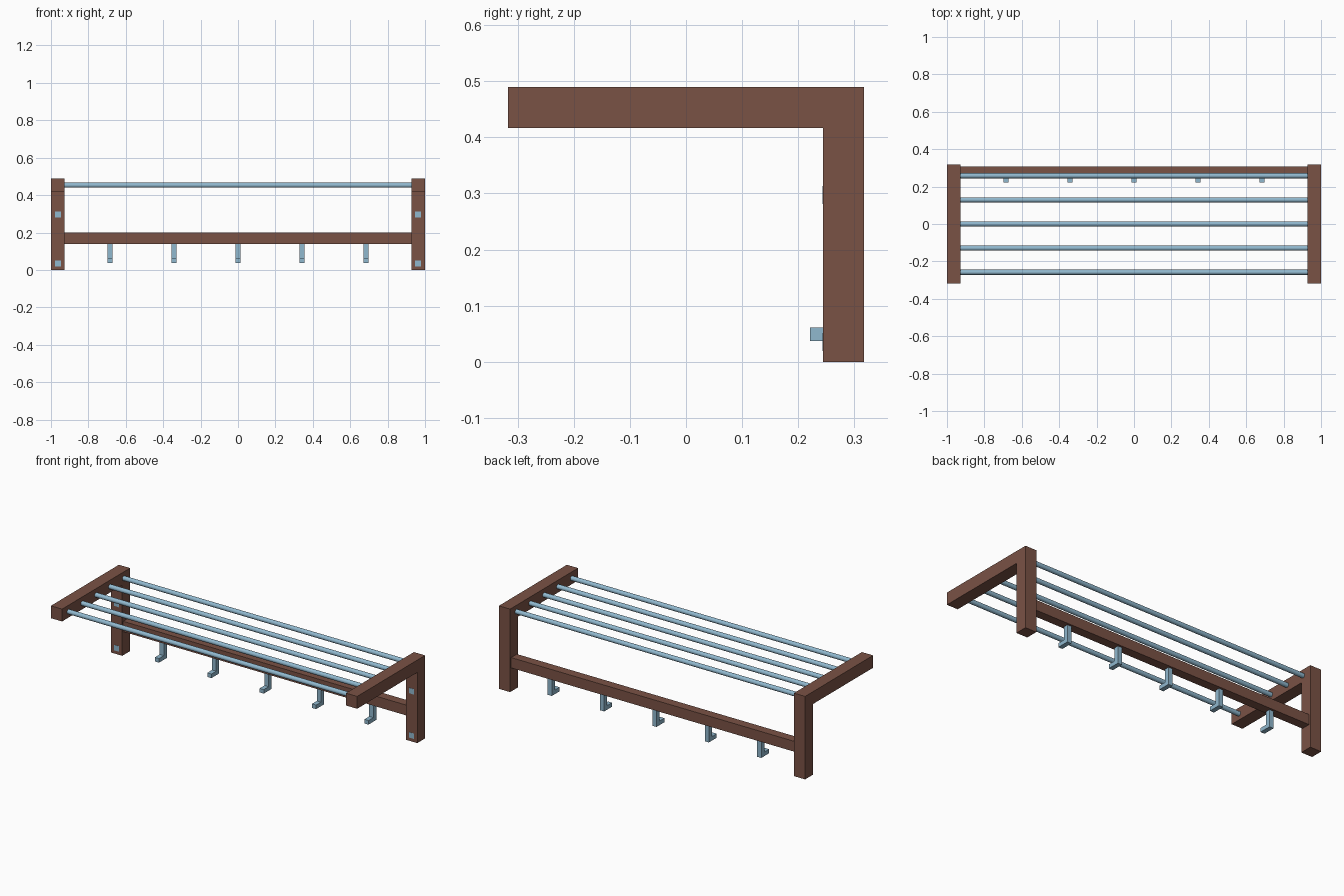
import bpy, bmesh, math

if "Cube" in bpy.data.objects:
    bpy.data.objects.remove(bpy.data.objects["Cube"])


def material(name, color):
    m = bpy.data.materials.new(name)
    m.diffuse_color = (*color, 1)
    m.use_nodes = True
    m.node_tree.nodes["Principled BSDF"].inputs["Base Color"].default_value = m.diffuse_color
    return m


WOOD = material("brown wood", (0.195, 0.085, 0.06))
METAL = material("pale blue metal", (0.28, 0.48, 0.62))


def finish(name, bm, mat):
    bmesh.ops.recalc_face_normals(bm, faces=bm.faces[:])
    me = bpy.data.meshes.new(name)
    bm.to_mesh(me)
    bm.free()
    me.materials.append(mat)
    ob = bpy.data.objects.new(name, me)
    bpy.context.collection.objects.link(ob)
    return ob


def box(name, lo, hi, mat):
    bm = bmesh.new()
    bmesh.ops.create_cube(bm, size=1)
    for v in bm.verts:
        v.co = [(a + b) / 2 + c * (b - a) for a, b, c in zip(lo, hi, v.co)]
    return finish(name, bm, mat)


def extrude_x(name, profile, x0, x1, mat):
    """Extrude a (y, z) outline along x."""
    bm = bmesh.new()
    face = bm.faces.new([bm.verts.new((x0, y, z)) for y, z in profile])
    ext = bmesh.ops.extrude_face_region(bm, geom=[face])
    for v in ext["geom"]:
        if isinstance(v, bmesh.types.BMVert):
            v.co.x = x1
    return finish(name, bm, mat)


# L-shaped end frames with flush screw plates on the post fronts
W = 0.073
D, H = 0.317, 0.49
bracket = [(D, 0), (D, H), (-D, H), (-D, H - W), (D - W, H - W), (D - W, 0)]
for side, s in (("left", -1), ("right", 1)):
    extrude_x(side + "_end_frame", bracket, s, s * (1 - W), WOOD)
    cx = s * (1 - W / 2)
    for level, z in (("lower", 0.035), ("upper", 0.297)):
        box(f"{side}_{level}_screw_plate", (cx - 0.016, D - W - 0.001, z - 0.016),
            (cx + 0.016, D - W + 0.004, z + 0.016), METAL)

# Back rail between the posts
box("back_rail", (-1 + W, 0.253, 0.139), (1 - W, 0.307, 0.2), WOOD)

# Round shelf rods
for i in range(5):
    y = (i - 2) * 0.129
    ring = [(y + 0.0135 * math.cos(a), 0.453 + 0.0135 * math.sin(a))
            for a in (math.tau * k / 16 for k in range(16))]
    rod = extrude_x(f"shelf_rod_{i + 1}", ring, -1 + W, 1 - W, METAL)
    bpy.context.view_layer.objects.active = rod
    rod.select_set(True)
    bpy.ops.object.shade_smooth_by_angle(angle=math.radians(40))
    rod.select_set(False)

# L-shaped coat hooks under the rail
hook = [(0.294, 0.139), (0.294, 0.037), (0.221, 0.037),
        (0.221, 0.061), (0.266, 0.061), (0.266, 0.139)]
for i in range(5):
    x = (i - 2) * 0.342
    extrude_x(f"coat_hook_{i + 1}", hook, x - 0.0135, x + 0.0135, METAL)
